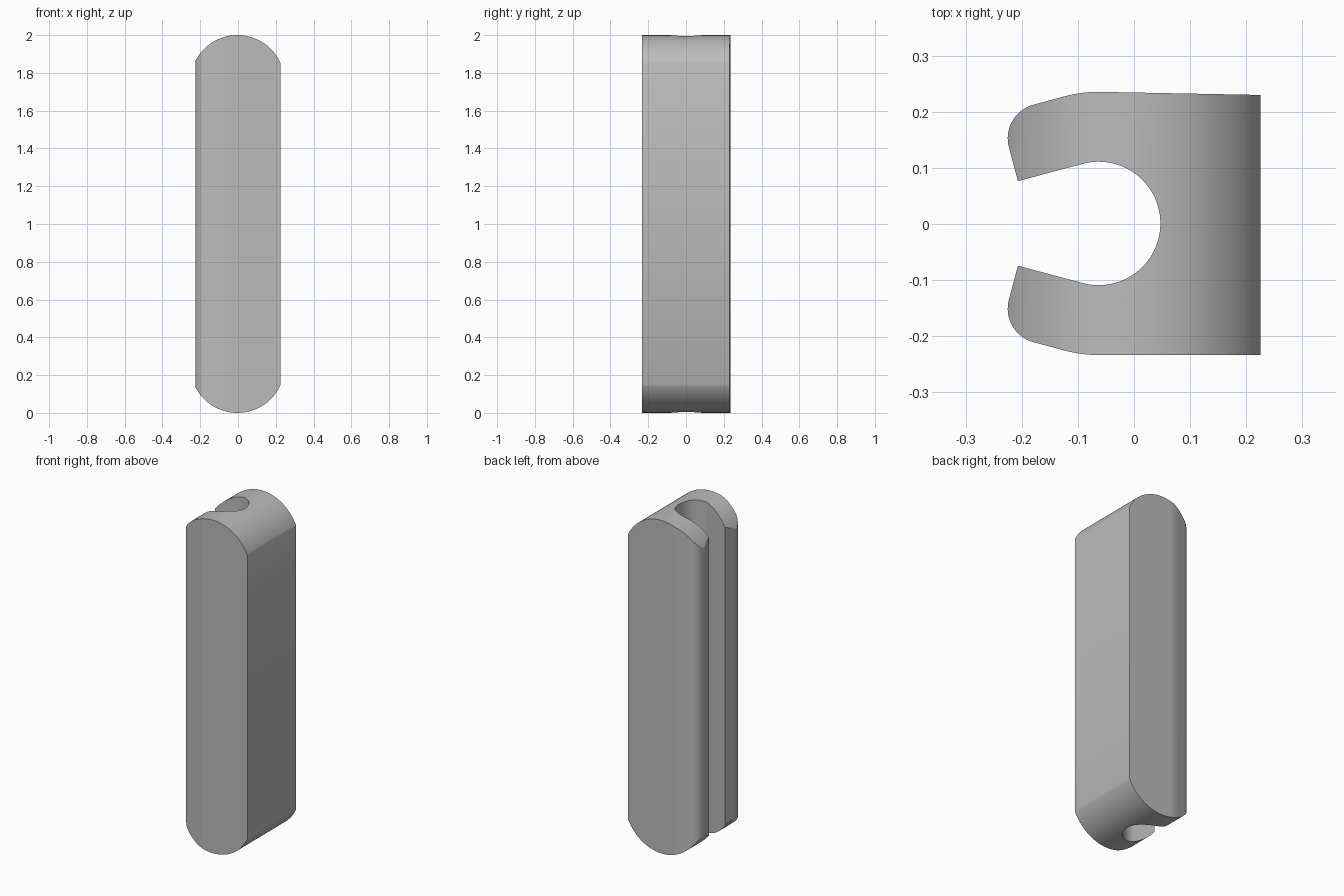
import bpy, bmesh
from math import sin, cos, pi, radians, sqrt, asin
from mathutils import Vector

cube = bpy.data.objects.get("Cube")
if cube:
    bpy.data.objects.remove(cube, do_unlink=True)

grey = bpy.data.materials.new("plain grey")
grey.use_nodes = True
colour = (0.5, 0.5, 0.5, 1)
grey.diffuse_color = colour
grey.node_tree.nodes["Principled BSDF"].inputs["Base Color"].default_value = colour


def arc(centre, radius, start, end, steps):
    """Points on an arc, angles in radians."""
    angles = [start + (end - start) * i / steps for i in range(steps + 1)]
    return [Vector((centre[0] + radius * cos(a), centre[1] + radius * sin(a))) for a in angles]


def prism(name, points, sweep):
    """Solid made by sweeping a closed outline of 3D points."""
    bm = bmesh.new()
    face = bm.faces.new([bm.verts.new(p) for p in points])
    swept = bmesh.ops.extrude_face_region(bm, geom=[face])["geom"]
    moved = [v for v in swept if isinstance(v, bmesh.types.BMVert)]
    bmesh.ops.translate(bm, verts=moved, vec=sweep)
    bmesh.ops.recalc_face_normals(bm, faces=bm.faces)
    mesh = bpy.data.meshes.new(name)
    bm.to_mesh(mesh)
    bm.free()
    mesh.materials.append(grey)
    obj = bpy.data.objects.new(name, mesh)
    bpy.context.collection.objects.link(obj)
    return obj


# Clip cross-section: one jaw, tilted inwards, then mirrored
SLOT, OUTER, TIP, ROUND = 0.11, 0.2345, 0.1194, 0.062
TILT = radians(15)
centre = Vector((-0.063, 0.001))
along = Vector((-cos(TILT), -sin(TILT)))
out = Vector((-sin(TILT), cos(TILT)))
corner = centre + along * (TIP - ROUND) + out * (OUTER - ROUND)

jaw = arc(centre, OUTER, pi / 2, pi / 2 + TILT, 8)
jaw += arc(corner, ROUND, pi / 2 + TILT, pi + TILT, 16)
jaw.append(centre + along * TIP + out * SLOT)
jaw += arc(centre, SLOT, pi / 2 + TILT, 0, 40)
mirrored = [Vector((p.x, 2 * centre.y - p.y)) for p in reversed(jaw[:-1])]
outline = [Vector((0.225, 0.23))] + jaw + mirrored + [Vector((0.225, -0.2335))]
body = prism("clip_body", [(p.x, p.y, -0.1) for p in outline], (0, 0, 2.2))

# Capsule-shaped cutter rounds both ends
R, MID, HALF = 0.25, -0.003, 0.24
swing = asin(HALF / R)
ends = arc((MID, 2 - R), R, pi / 2 - swing, pi / 2 + swing, 48)
ends += arc((MID, R), R, 1.5 * pi - swing, 1.5 * pi + swing, 48)
cutter = prism("end_rounding_cutter", [(p.x, -0.4, p.y) for p in ends], (0, 0.8, 0))
cutter.hide_render = True

cut = body.modifiers.new("round_ends", 'BOOLEAN')
cut.operation = 'INTERSECT'
cut.solver = 'EXACT'
cut.object = cutter

bpy.ops.object.select_all(action='DESELECT')
bpy.context.view_layer.objects.active = body
body.select_set(True)
bpy.ops.object.modifier_apply(modifier=cut.name)
bpy.data.objects.remove(cutter, do_unlink=True)
bpy.ops.object.shade_smooth_by_angle(angle=radians(25))
